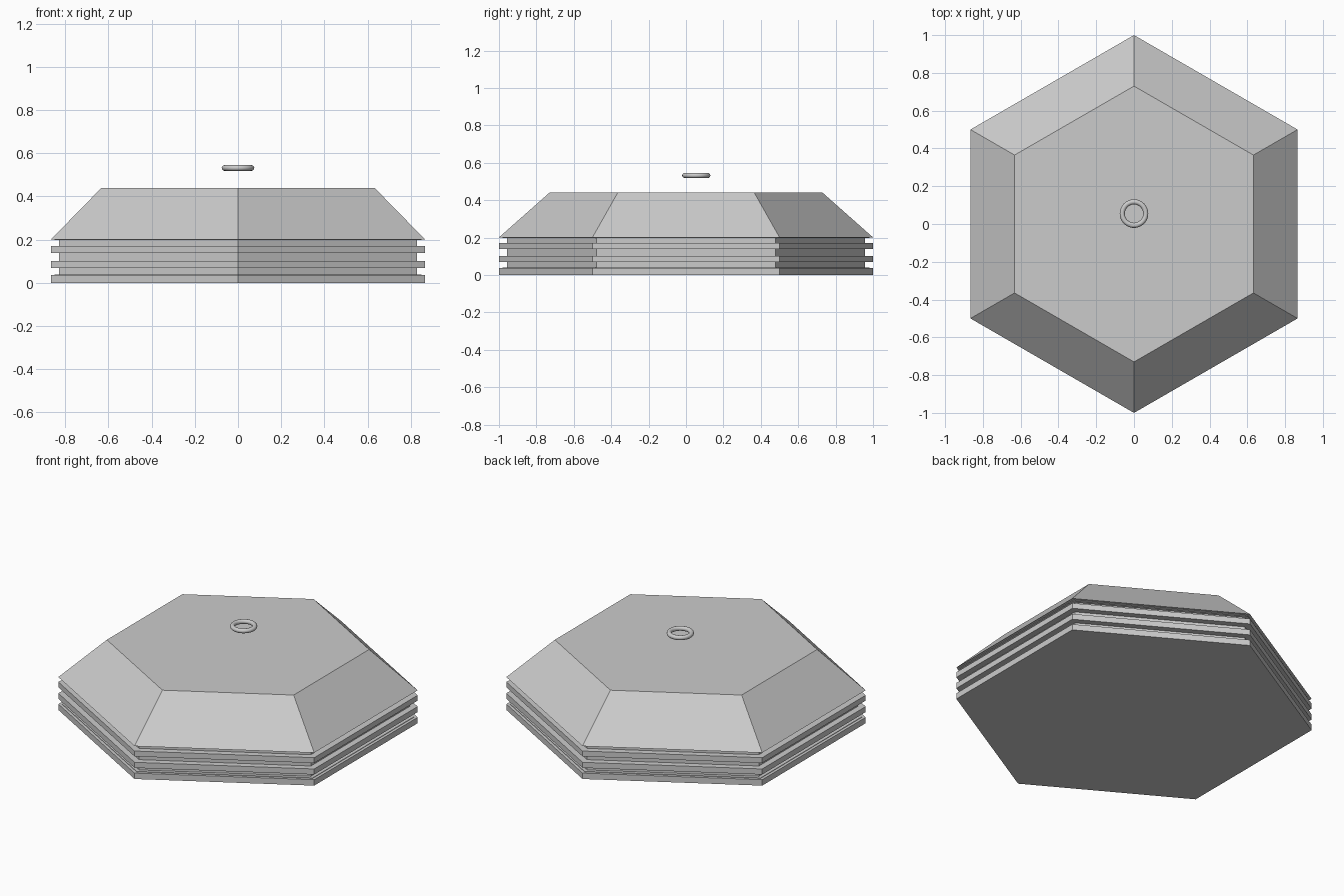
import bpy, bmesh, math

if "Cube" in bpy.data.objects:
    bpy.data.objects.remove(bpy.data.objects["Cube"])

grey = bpy.data.materials.new("plain grey")
grey.diffuse_color = (0.6, 0.6, 0.6, 1)
grey.use_nodes = True
grey.node_tree.nodes["Principled BSDF"].inputs["Base Color"].default_value = grey.diffuse_color


def hex_loft(name, profile, cap_bottom=True, cap_top=True):
    """Loft hexagon rings (corners on the y axis) through (radius, z) pairs."""
    bm = bmesh.new()
    rings = []
    for r, z in profile:
        rings.append([bm.verts.new((r * math.sin(i * math.pi / 3),
                                    r * math.cos(i * math.pi / 3), z)) for i in range(6)])
    for a, b in zip(rings, rings[1:]):
        for i in range(6):
            j = (i + 1) % 6
            bm.faces.new((a[i], a[j], b[j], b[i]))
    if cap_bottom:
        bm.faces.new(rings[0])
    if cap_top:
        bm.faces.new(rings[-1])
    bmesh.ops.recalc_face_normals(bm, faces=bm.faces)
    mesh = bpy.data.meshes.new(name)
    bm.to_mesh(mesh)
    bm.free()
    mesh.materials.append(grey)
    ob = bpy.data.objects.new(name, mesh)
    bpy.context.collection.objects.link(ob)
    return ob


# Body: grooved wall below, sloped flat-topped roof above, one closed shell
OUT, LIP, IN = 1.0, 0.98, 0.957
profile = [(OUT, 0), (OUT, 0.036), (LIP, 0.036), (LIP, 0.039), (IN, 0.039)]
for lo, hi in ((0.068, 0.102), (0.138, 0.171)):
    profile += [(IN, lo), (OUT, lo), (OUT, hi), (IN, hi)]
profile += [(IN, 0.198), (LIP, 0.198), (LIP, 0.201), (OUT, 0.201), (0.73, 0.44)]
hex_loft("grooved_hexagonal_body", profile)

# Small ring floating above the roof
bpy.ops.mesh.primitive_torus_add(major_radius=0.062, minor_radius=0.0135,
                                 major_segments=48, minor_segments=12,
                                 location=(0, 0.055, 0.532))
ring = bpy.context.object
ring.name = "top_ring"
ring.data.materials.append(grey)
bpy.ops.object.shade_smooth()
